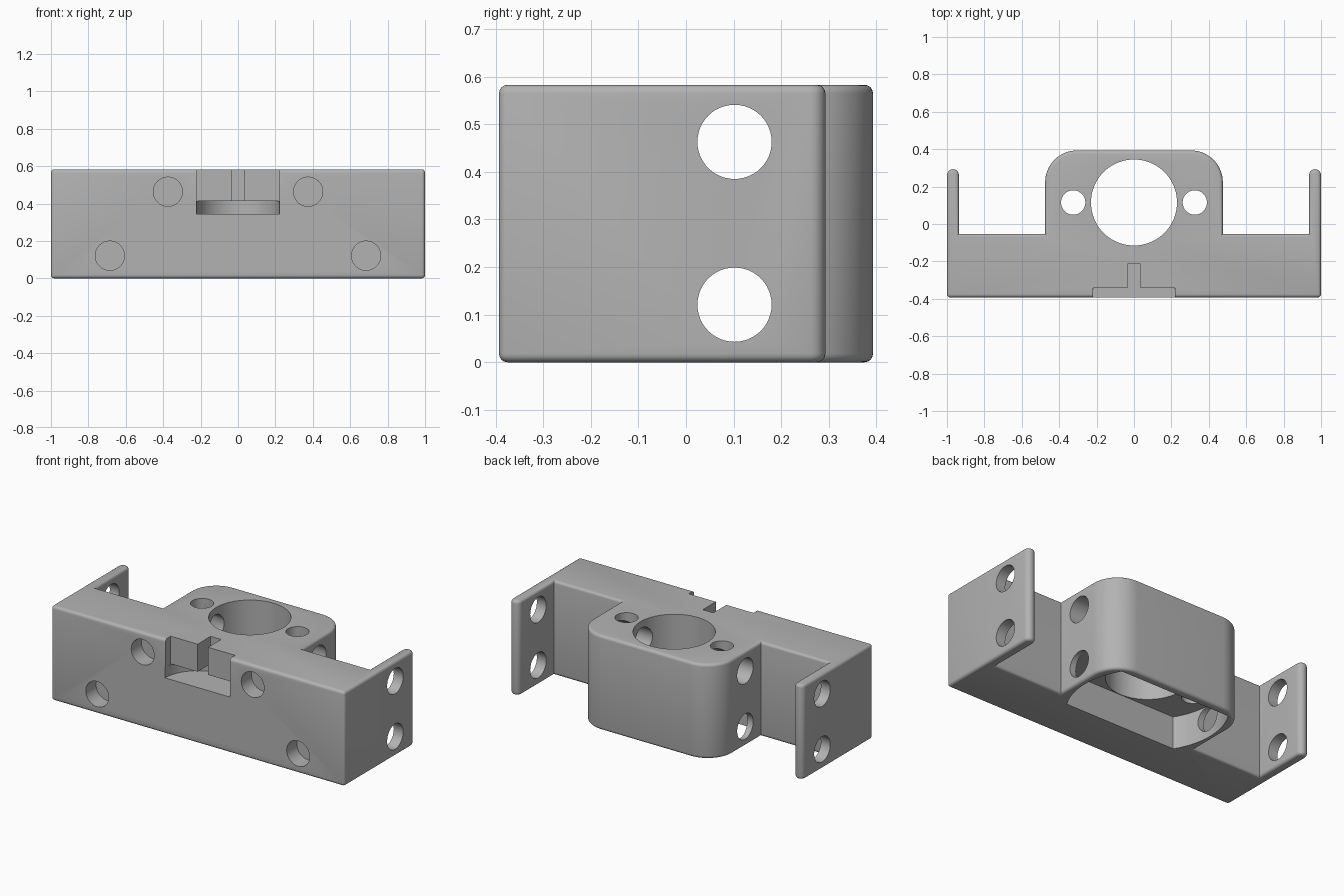
import bpy, bmesh
from math import sin, cos, radians, asin, degrees
from mathutils import Matrix

cube = bpy.data.objects.get("Cube")
if cube:
    bpy.data.objects.remove(cube)

H = 0.583        # height
Y = 0.393        # half depth
HOLE_Y = 0.115   # centre of the main bore

grey = bpy.data.materials.new("plain grey")
grey.use_nodes = True
colour = (0.45, 0.45, 0.45, 1)
grey.diffuse_color = colour
grey.node_tree.nodes["Principled BSDF"].inputs["Base Color"].default_value = colour


def arc(cx, cy, r, a0, a1, n):
    angles = [radians(a0 + (a1 - a0) * i / n) for i in range(n + 1)]
    return [(cx + r * cos(a), cy + r * sin(a)) for a in angles]


def rect(x0, x1, y0, y1):
    return [(x0, y0), (x1, y0), (x1, y1), (x0, y1)]


def mirrored(half):
    """Close an outline given its +x half, ordered from front to back."""
    return half + [(-x, y) for x, y in reversed(half)]


def prism(name, outline, z0, z1, rounding=0, matrix=None):
    bm = bmesh.new()
    face = bm.faces.new([bm.verts.new((x, y, z0)) for x, y in outline])
    top = bmesh.ops.extrude_face_region(bm, geom=[face])["geom"]
    verts = [v for v in top if isinstance(v, bmesh.types.BMVert)]
    bmesh.ops.translate(bm, verts=verts, vec=(0, 0, z1 - z0))
    bmesh.ops.recalc_face_normals(bm, faces=bm.faces)
    if rounding:
        # round the two rims and the front uprights
        edges = []
        for e in bm.edges:
            a, b = e.verts
            upright = abs(a.co.z - b.co.z) > 0.1
            if not upright or a.co.y < -Y + 0.01:
                edges.append(e)
        bmesh.ops.bevel(bm, geom=edges, offset=rounding, segments=4,
                        profile=0.5, affect='EDGES', clamp_overlap=True)
    if matrix:
        bm.transform(matrix)
    mesh = bpy.data.meshes.new(name)
    bm.to_mesh(mesh)
    bm.free()
    mesh.materials.append(grey)
    ob = bpy.data.objects.new(name, mesh)
    bpy.context.collection.objects.link(ob)
    return ob


# bracket outline: bar, side ears with round ends, centre block
half = [(1, -Y)]
half += arc(0.968, 0.261, 0.032, 0, 180, 10)
half += [(0.936, -0.053), (0.475, -0.053)]
half += arc(0.305, Y - 0.17, 0.17, 0, 90, 16)
bracket = prism("bracket", mirrored(half), 0, H, 0.018)


def cut(outline, z0, z1, matrix=None):
    tool = prism("cutter", outline, z0, z1, 0, matrix)
    tool.hide_render = True
    mod = bracket.modifiers.new("cut", 'BOOLEAN')
    mod.operation = 'DIFFERENCE'
    mod.solver = 'EXACT'
    mod.object = tool
    bpy.context.view_layer.update()
    bpy.ops.object.modifier_apply(modifier=mod.name)
    bpy.data.objects.remove(tool)


def circle(x, y, r, n=48):
    return arc(x, y, r, 0, 360, n)[:-1]


bpy.ops.object.select_all(action='DESELECT')
bracket.select_set(True)
bpy.context.view_layer.objects.active = bracket

# underside pocket: a disc with flat front and back
R = 0.444
lim = degrees(asin(0.233 / R))
cut(mirrored(arc(0, HOLE_Y, R, -lim, lim, 20)), -0.1, 0.2)

# main bore and the two screw holes
cut(circle(0, HOLE_Y, 0.23, 72), -0.1, 1)
for s in (-1, 1):
    cut(circle(s * 0.325, HOLE_Y, 0.065), -0.1, 1)

# front recess: half-round slot, shallow notch and narrow channel
cut(circle(0, -Y, 0.222, 64), 0.345, 0.413)
cut(rect(-0.22, 0.22, -0.6, -0.342), 0.409, 1)
cut(rect(-0.036, 0.036, -0.6, -0.215), 0.405, 1)

# blind round sockets in the front
to_front = Matrix.Rotation(radians(90), 4, 'X')
for s in (-1, 1):
    for x, z in ((0.375, 0.463), (0.685, 0.121)):
        cut(circle(s * x, z, 0.078), Y - 0.1, 0.6, to_front)

# holes through both ears
to_side = Matrix.Rotation(radians(90), 4, 'Z') @ to_front
for z in (0.121, 0.463):
    cut(circle(0.102, z, 0.078), -1.2, 1.2, to_side)

bpy.ops.object.shade_smooth_by_angle(angle=radians(32))
